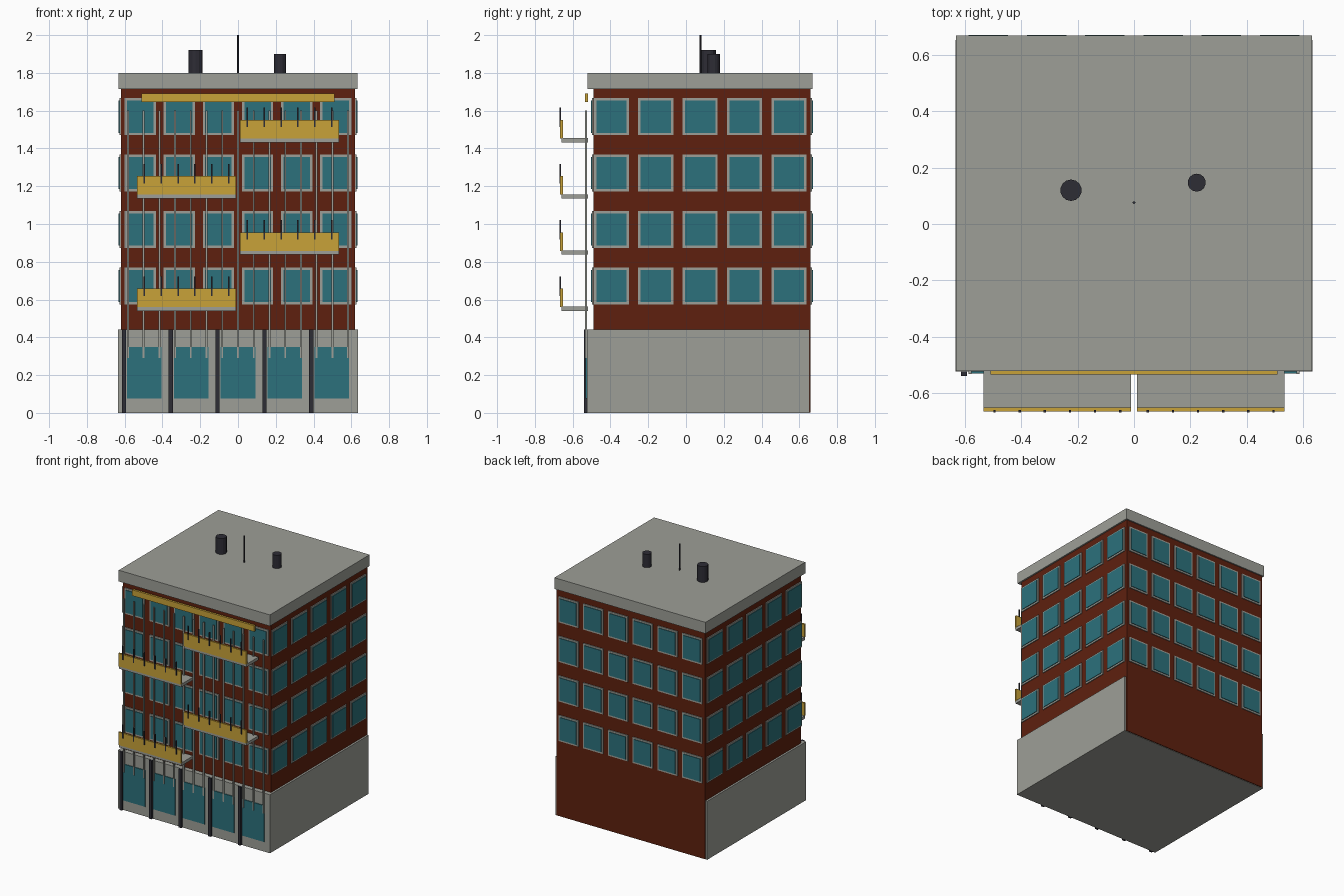
import bpy, bmesh
from mathutils import Matrix, Vector

if "Cube" in bpy.data.objects:
    bpy.data.objects.remove(bpy.data.objects["Cube"])


def material(name, rgb):
    m = bpy.data.materials.new(name)
    m.diffuse_color = (*rgb, 1)
    m.use_nodes = True
    m.node_tree.nodes["Principled BSDF"].inputs["Base Color"].default_value = m.diffuse_color
    return m


BRICK = material("brick red", (0.112, 0.0145, 0.0045))
CONCRETE = material("concrete grey", (0.34, 0.345, 0.31))
GLASS = material("teal glass", (0.025, 0.165, 0.2))
YELLOW = material("mustard yellow", (0.58, 0.36, 0.04))
DARK = material("dark metal", (0.027, 0.026, 0.036))


def finish(bm, name, mat):
    me = bpy.data.meshes.new(name)
    bm.to_mesh(me)
    bm.free()
    me.materials.append(mat)
    ob = bpy.data.objects.new(name, me)
    bpy.context.collection.objects.link(ob)
    return ob


def boxes(name, mat, spans):
    """One object from boxes given as (x0, x1, y0, y1, z0, z1)."""
    bm = bmesh.new()
    for x0, x1, y0, y1, z0, z1 in spans:
        mid = Vector((x0 + x1, y0 + y1, z0 + z1)) / 2
        size = Matrix.Diagonal((x1 - x0, y1 - y0, z1 - z0, 1))
        bmesh.ops.create_cube(bm, size=1, matrix=Matrix.Translation(mid) @ size)
    return finish(bm, name, mat)


def cylinder(name, mat, x, y, r, z0, z1, sides):
    bm = bmesh.new()
    bmesh.ops.create_cone(bm, cap_ends=True, segments=sides, radius1=r, radius2=r,
                          depth=z1 - z0, matrix=Matrix.Translation((x, y, (z0 + z1) / 2)))
    return finish(bm, name, mat)


# main masses
X, Y0, Y1 = 0.62, -0.49, 0.66
boxes("brick_body", BRICK, [(-X, X, Y0, Y1, 0.003, 1.79)])
boxes("ground_floor", CONCRETE, [(-0.635, 0.635, -0.525, 0.654, 0, 0.442)])
boxes("roof_parapet", CONCRETE, [(-0.632, 0.632, -0.522, 0.67, 1.715, 1.8)])


# windows: four storeys on all four sides
def window_spans(border, out):
    spans = []
    for row in range(4):
        zc = 0.671 + 0.299 * row
        z = (zc - 0.098 + border, zc + 0.098 - border)
        for i in range(6):  # front and back
            c, h = (i - 2.5) * 0.207, 0.083 - border
            spans.append((c - h, c + h, Y0 - out, Y0 + 0.01, *z))
            spans.append((c - h, c + h, Y1 - 0.01, Y1 + out, *z))
        for i in range(5):  # left and right
            c, h = 0.075 + (i - 2) * 0.235, 0.093 - border
            spans.append((X - 0.01, X + out, c - h, c + h, *z))
            spans.append((-X - out, -X + 0.01, c - h, c + h, *z))
    return spans


boxes("window_frames", CONCRETE, window_spans(0, 0.007))
boxes("window_panes", GLASS, window_spans(0.013, 0.012))

# shop front
bays = [(i - 2) * 0.248 for i in range(5)]
boxes("shop_windows", GLASS,
      [(c - 0.092, c + 0.092, -0.531, -0.52, 0.075, 0.35) for c in bays])
boxes("shop_pillars", DARK,
      [(c - 0.119, c - 0.097, -0.54, -0.52, 0, 0.442) for c in bays])

# vertical facade rods and the bar above them
rods = [(i - 7) * 0.0833 for i in range(15)]
boxes("facade_rods", CONCRETE,
      [(c - 0.005, c + 0.005, -0.534, -0.523, 0.29, 1.6) for c in rods])
boxes("facade_top_bar", YELLOW, [(-0.51, 0.51, -0.535, -0.518, 1.645, 1.69)])

# balconies alternate left and right
slabs, panels, posts = [], [], []
for row in range(4):
    z = 0.54 + 0.2975 * row
    xc = 0.2725 * (1 if row % 2 else -1)
    slabs.append((xc - 0.262, xc + 0.262, -0.66, -0.518, z, z + 0.022))
    panels.append((xc - 0.262, xc + 0.262, -0.666, -0.652, z + 0.02, z + 0.118))
    for i in range(6):
        px = xc + (i - 2.5) * 0.0894
        posts.append((px - 0.004, px + 0.004, -0.67, -0.662, z + 0.08, z + 0.183))
boxes("balcony_slabs", CONCRETE, slabs)
boxes("balcony_panels", YELLOW, panels)
boxes("balcony_posts", DARK, posts)

# roof equipment
cylinder("large_vent", DARK, -0.224, 0.12, 0.038, 1.79, 1.92, 14)
cylinder("small_vent", DARK, 0.223, 0.147, 0.032, 1.79, 1.9, 14)
cylinder("antenna", DARK, 0, 0.076, 0.005, 1.79, 2.0, 8)
